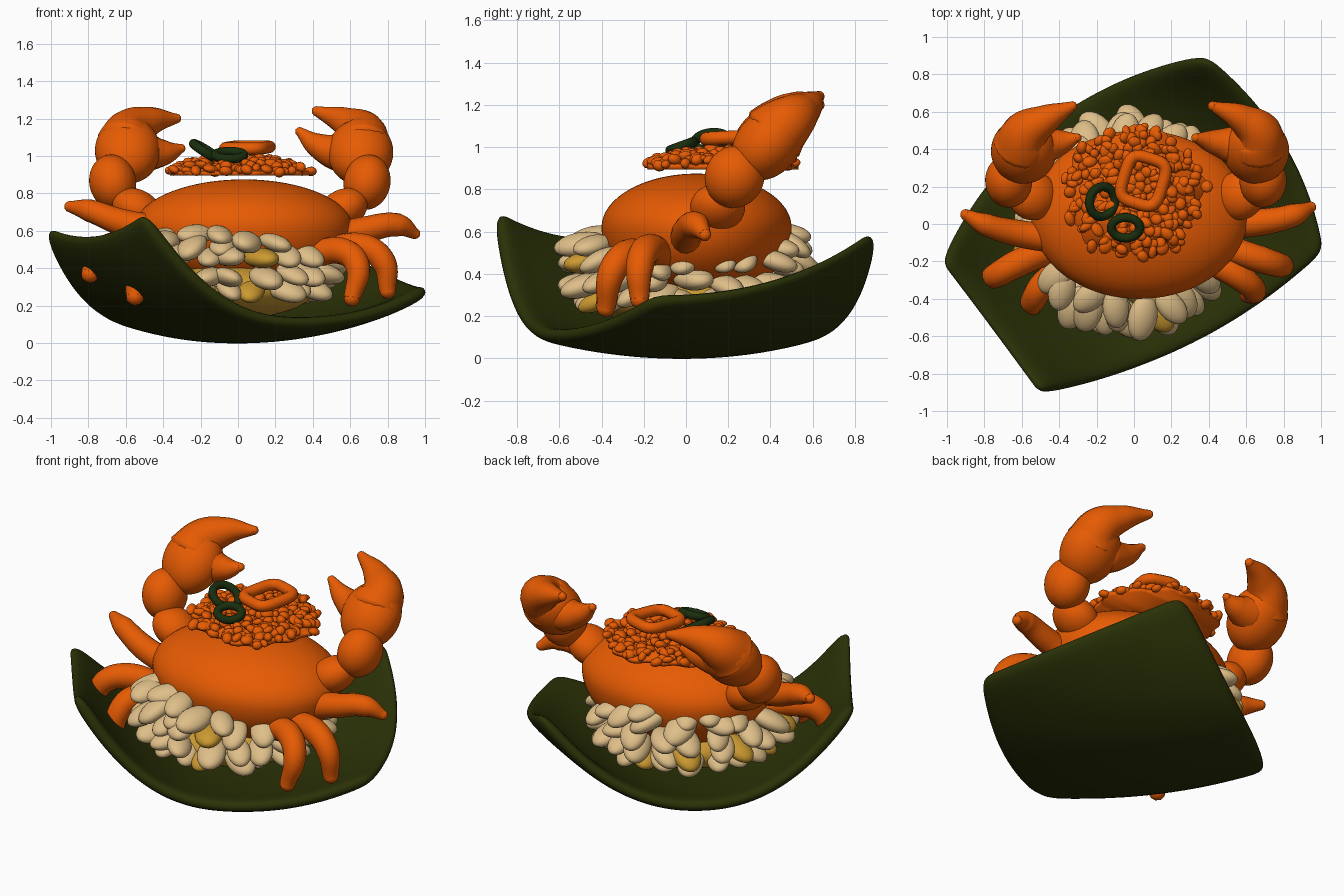
import bpy, bmesh, math, random
from mathutils import Vector, Matrix, Euler

if "Cube" in bpy.data.objects:
    bpy.data.objects.remove(bpy.data.objects["Cube"])

random.seed(4)


def material(name, rgb):
    m = bpy.data.materials.new(name)
    m.diffuse_color = (*rgb, 1)
    m.use_nodes = True
    m.node_tree.nodes["Principled BSDF"].inputs["Base Color"].default_value = m.diffuse_color
    return m


ORANGE = material("crab orange", (0.80, 0.105, 0.001))
GREEN = material("leaf green", (0.023, 0.031, 0.002))
HERB = material("herb green", (0.010, 0.027, 0.004))
CREAM = material("clove cream", (0.74, 0.52, 0.25))
MUSTARD = material("mustard", (0.60, 0.32, 0.03))


def add_object(name, mesh, mats):
    ob = bpy.data.objects.new(name, mesh)
    bpy.context.collection.objects.link(ob)
    for m in mats:
        mesh.materials.append(m)
    for p in mesh.polygons:
        p.use_smooth = True
    return ob


def from_bmesh(name, bm, *mats):
    mesh = bpy.data.meshes.new(name)
    bm.to_mesh(mesh)
    bm.free()
    return add_object(name, mesh, mats)


def blob(bm, loc, rad, rot=(0, 0, 0), sub=3):
    """Add one ellipsoid to a bmesh and return its vertices."""
    mat = Matrix.LocRotScale(Vector(loc), Euler(rot), Vector(rad))
    return bmesh.ops.create_icosphere(bm, subdivisions=sub, radius=1, matrix=mat)["verts"]


def ellipsoid(name, loc, rad, rot, mat):
    bm = bmesh.new()
    blob(bm, loc, rad, rot, 4)
    return from_bmesh(name, bm, mat)


def curve_mesh(name, curve, mat):
    """Turn a bevelled curve into a mesh object."""
    tmp = bpy.data.objects.new(name + "_path", curve)
    bpy.context.collection.objects.link(tmp)
    bpy.context.view_layer.update()
    dg = bpy.context.evaluated_depsgraph_get()
    mesh = bpy.data.meshes.new_from_object(tmp.evaluated_get(dg))
    bpy.data.objects.remove(tmp)
    mesh.materials.clear()
    return add_object(name, mesh, [mat])


def tube(name, pts, mat):
    """Tapered limb through points (x, y, z, radius)."""
    cu = bpy.data.curves.new(name, "CURVE")
    cu.dimensions = "3D"
    cu.bevel_depth, cu.bevel_resolution, cu.resolution_u = 1, 6, 10
    cu.use_fill_caps = True
    sp = cu.splines.new("BEZIER")
    sp.bezier_points.add(len(pts) - 1)
    for b, p in zip(sp.bezier_points, pts):
        b.co, b.radius = p[:3], p[3]
        b.handle_left_type = b.handle_right_type = "AUTO"
    ob = curve_mesh(name, cu, mat)
    bm = bmesh.new()                       # rounded tip
    bm.from_mesh(ob.data)
    blob(bm, pts[-1][:3], [pts[-1][3]] * 3, sub=2)
    bm.to_mesh(ob.data)
    bm.free()
    for p in ob.data.polygons:
        p.use_smooth = True
    return ob


def ring(name, loc, rx, ry, power, rot, minor, mat):
    """Closed superellipse ring."""
    cu = bpy.data.curves.new(name, "CURVE")
    cu.dimensions = "3D"
    cu.bevel_depth, cu.bevel_resolution = minor, 4
    sp = cu.splines.new("POLY")
    n = 48
    sp.points.add(n - 1)
    for i in range(n):
        a = math.tau * i / n
        c, s = math.cos(a), math.sin(a)
        k = (abs(c) ** power + abs(s) ** power) ** (-1 / power)
        sp.points[i].co = (rx * c * k, ry * s * k, 0, 1)
    sp.use_cyclic_u = True
    ob = curve_mesh(name, cu, mat)
    ob.location, ob.rotation_euler = loc, rot
    return ob


# Curled leaf plate: bulged quad, ends lifted
A, B, C, D = Vector((-1.0, -0.19)), Vector((-0.48, -0.88)), Vector((1.0, -0.15)), Vector((0.37, 0.87))
bm = bmesh.new()
bmesh.ops.create_grid(bm, x_segments=12, y_segments=12, size=1)
for v in bm.verts:
    s, t = v.co.x, v.co.y
    f, k = (1 + s) / 2, (1 + t) / 2
    p = B.lerp(C, f).lerp(A.lerp(D, f), k)
    p += (1 - s * s) * ((1 - k) * Vector((0.05, -0.12)) + k * Vector((-0.15, 0.19)))
    p += (1 - t * t) * f * Vector((0.11, 0.05))
    lift = (0.71 - 0.08 * k if s < 0 else 0.31 + 0.31 * k) - 0.14
    v.co = (p.x, p.y, 0.07 + lift * abs(s) ** 2.3 + 0.08 * t * t)
plate = from_bmesh("leaf_plate", bm, GREEN)
solid = plate.modifiers.new("thickness", "SOLIDIFY")
solid.thickness, solid.offset = 0.075, -1
plate.modifiers.new("round", "SUBSURF").levels = 2

# Shell: ellipsoid, deeper below the rim
bm = bmesh.new()
for v in blob(bm, (0, 0, 0), (1, 1, 1), sub=5):
    x, y, z = v.co
    v.co = (0.03 + 0.58 * x, 0.05 + 0.45 * y, 0.62 + (0.255 if z > 0 else 0.36) * z)
from_bmesh("crab_body", bm, ORANGE)

# Bed and cloves packed round the body
ellipsoid("rice_bed", (-0.02, 0, 0.29), (0.43, 0.43, 0.16), (0, 0, 0), MUSTARD)
bm = bmesh.new()
for z, r, n in ((0.29, 0.43, 20), (0.36, 0.49, 20), (0.45, 0.51, 20), (0.53, 0.49, 18), (0.57, 0.45, 15)):
    for i in range(n):
        a = math.tau * (i + random.uniform(-0.25, 0.25)) / n
        c = math.cos(a)
        if z > 0.5 and (c > 0.65 or c < -0.93) or z > 0.55 and c > 0.05:
            continue
        q = r + random.uniform(-0.02, 0.03)
        size = random.uniform(0.95, 1.2)
        verts = blob(bm, (-0.03 + q * c, q * math.sin(a), z + random.uniform(-0.02, 0.02)),
                     (0.11 * size, 0.07 * size, 0.046 * size),
                     (random.uniform(-0.4, 0.4), random.uniform(0.1, 0.5), a + random.uniform(-0.6, 0.6)))
        if z < 0.5 and random.random() < 0.07:
            for face in {f for v in verts for f in v.link_faces}:
                face.material_index = 1
from_bmesh("cloves", bm, CREAM, MUSTARD)

# Walking legs
LEGS = {
    "right_leg_1": ((0.45, 0, 0.54, 0.08), (0.68, 0.01, 0.605, 0.072), (0.86, 0.05, 0.63, 0.062), (0.945, 0.09, 0.585, 0.03)),
    "right_leg_2": ((0.42, -0.1, 0.48, 0.07), (0.68, -0.19, 0.51, 0.072), (0.78, -0.22, 0.43, 0.066), (0.80, -0.22, 0.28, 0.045)),
    "right_leg_3": ((0.36, -0.18, 0.46, 0.07), (0.56, -0.28, 0.49, 0.072), (0.64, -0.35, 0.41, 0.066), (0.61, -0.38, 0.24, 0.045)),
    "left_leg_1": ((-0.4, -0.08, 0.60, 0.08), (-0.62, -0.05, 0.645, 0.072), (-0.80, 0.0, 0.71, 0.06), (-0.90, 0.05, 0.73, 0.03)),
    "left_leg_2": ((-0.42, -0.13, 0.48, 0.07), (-0.62, -0.21, 0.525, 0.075), (-0.73, -0.27, 0.49, 0.068), (-0.79, -0.30, 0.37, 0.05)),
    "left_leg_3": ((-0.36, -0.22, 0.44, 0.07), (-0.49, -0.33, 0.47, 0.072), (-0.54, -0.41, 0.40, 0.066), (-0.55, -0.45, 0.25, 0.05)),
}
for name, pts in LEGS.items():
    tube(name, pts, ORANGE)

# Claw arms: two joints, mirrored
for side, x in (("left", -1), ("right", 1)):
    off = 0.02 if x > 0 else 0
    ellipsoid(side + "_shoulder", (x * 0.54 + off, 0.15, 0.715), (0.14, 0.13, 0.105), (0, -x * 0.5, 0), ORANGE)
    ellipsoid(side + "_forearm", (x * 0.67 + off, 0.23, 0.86), (0.125, 0.14, 0.15), (-0.4, x * 0.2, 0), ORANGE)

# Pincers
PINCERS = {
    "left_upper_pincer": ((-0.62, 0.36, 0.99, 0.08), (-0.60, 0.42, 1.07, 0.155), (-0.57, 0.49, 1.135, 0.125),
                          (-0.47, 0.56, 1.185, 0.08), (-0.33, 0.63, 1.20, 0.027)),
    "left_lower_pincer": ((-0.60, 0.40, 1.04, 0.10), (-0.48, 0.42, 1.02, 0.105), (-0.38, 0.44, 1.02, 0.065), (-0.305, 0.46, 1.04, 0.025)),
    "right_upper_pincer": ((0.67, 0.36, 0.98, 0.08), (0.665, 0.42, 1.06, 0.155), (0.66, 0.49, 1.125, 0.125),
                           (0.58, 0.56, 1.18, 0.082), (0.42, 0.63, 1.24, 0.027)),
    "right_lower_pincer": ((0.66, 0.40, 1.03, 0.10), (0.54, 0.42, 1.02, 0.105), (0.42, 0.44, 1.06, 0.065), (0.33, 0.46, 1.13, 0.025)),
}
for name, pts in PINCERS.items():
    tube(name, pts, ORANGE)
ellipsoid("left_palm", (-0.59, 0.39, 1.03), (0.175, 0.15, 0.20), (-0.75, 0, 0), ORANGE)
ellipsoid("right_palm", (0.655, 0.39, 1.02), (0.175, 0.15, 0.20), (-0.75, 0, 0), ORANGE)

# Crumb topping: thin wavy disc covered in uneven lumps


def rim(a):
    return 1 + 0.04 * math.sin(13 * a) + 0.05 * math.sin(5 * a + 1) + 0.03 * math.cos(2 * a)


bm = bmesh.new()
disc = bmesh.ops.create_cone(bm, cap_ends=True, segments=90, radius1=0.35, radius2=0.35, depth=0.025,
                             matrix=Matrix.Translation((0, 0.17, 0.908)))["verts"]
for v in disc:
    k = rim(math.atan2(v.co.y - 0.17, v.co.x))
    v.co.x, v.co.y = v.co.x * k, 0.17 + (v.co.y - 0.17) * k
for i in range(210):
    r, a = math.sqrt((i + 0.5) / 210), i * 2.39996 + random.uniform(-0.15, 0.15)
    k = 0.36 * r * rim(a)
    rad = [random.uniform(0.022, 0.044), random.uniform(0.022, 0.036), random.uniform(0.018, 0.028)]
    blob(bm, (k * math.cos(a), 0.17 + k * math.sin(a),
              0.922 + 0.055 * (1 - r * r) + random.uniform(-0.01, 0.018)), rad,
         (random.uniform(-0.5, 0.5), random.uniform(-0.5, 0.5), random.uniform(0, 3)), 2)
from_bmesh("crumb_topping", bm, ORANGE)

# Garnish rings
ring("orange_ring", (0.05, 0.23, 1.045), 0.105, 0.125, 4, (0.05, 0.0, -0.3), 0.033, ORANGE)
ring("front_herb_ring", (-0.045, -0.02, 1.005), 0.076, 0.058, 2, (0.35, 0, 0), 0.024, HERB)
ring("left_herb_ring", (-0.17, 0.12, 1.025), 0.08, 0.08, 2, (0.1, 0.55, 0), 0.024, HERB)
